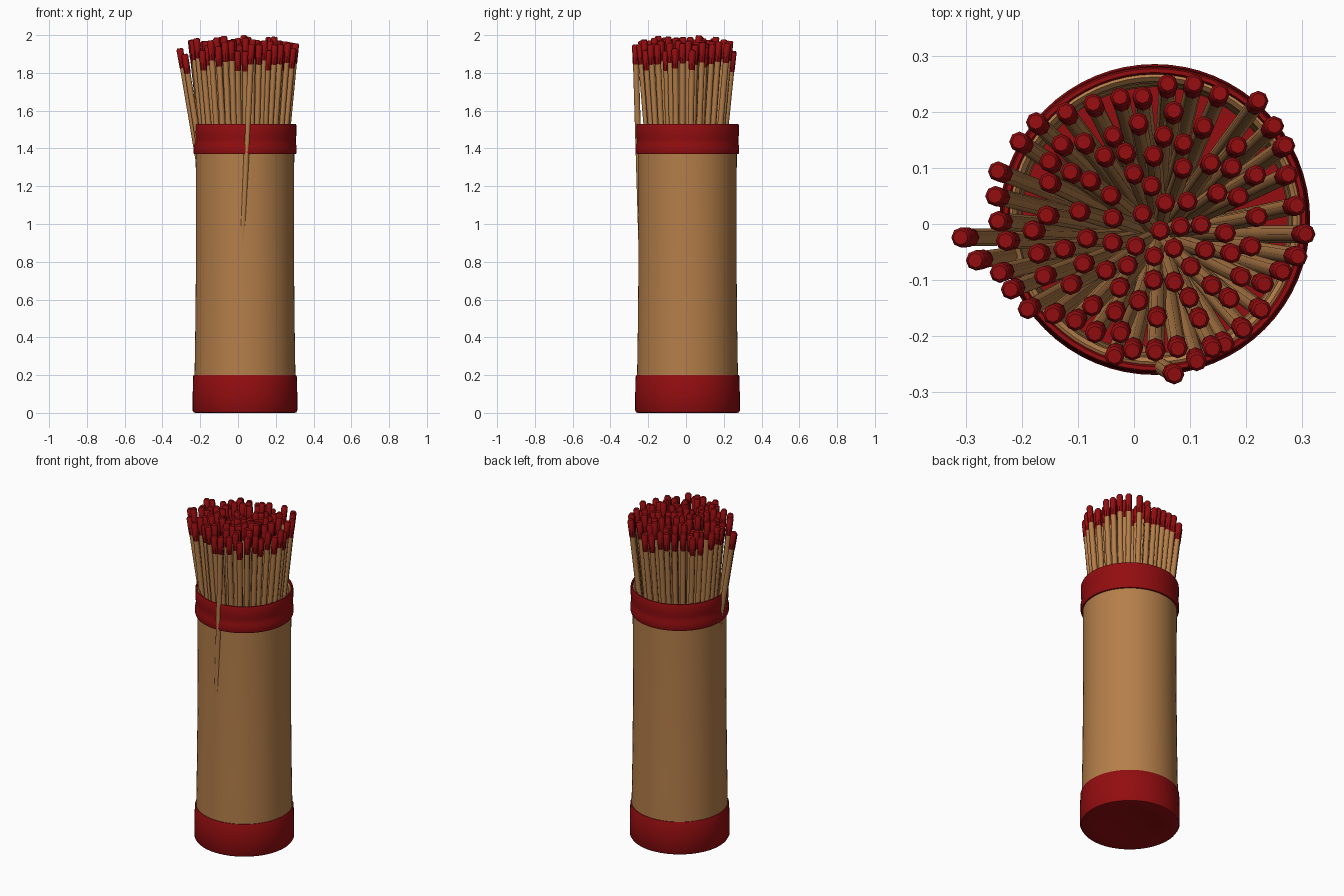
import bpy, bmesh, math, random
from mathutils import Vector

if "Cube" in bpy.data.objects:
    bpy.data.objects.remove(bpy.data.objects["Cube"])

random.seed(4)
CX, CY = 0.037, 0.008   # cup axis


def material(name, rgb):
    m = bpy.data.materials.new(name)
    m.diffuse_color = (*rgb, 1)
    m.use_nodes = True
    m.node_tree.nodes["Principled BSDF"].inputs["Base Color"].default_value = m.diffuse_color
    return m


TAN = material("tan_wood", (0.46, 0.21, 0.068))
RED = material("deep_red", (0.29, 0.004, 0.005))


def finish(bm, name, mat, angle=35):
    bmesh.ops.recalc_face_normals(bm, faces=bm.faces)
    me = bpy.data.meshes.new(name)
    bm.to_mesh(me)
    bm.free()
    me.materials.append(mat)
    ob = bpy.data.objects.new(name, me)
    bpy.context.collection.objects.link(ob)
    bpy.ops.object.select_all(action='DESELECT')
    ob.select_set(True)
    bpy.context.view_layer.objects.active = ob
    bpy.ops.object.shade_smooth_by_angle(angle=math.radians(angle))
    return ob


def add_rings(bm, stations, sides, cap=False, closed=False):
    """Skin circles given as (centre, axis, radius)."""
    rings = []
    for c, axis, r in stations:
        q = Vector((0, 0, 1)).rotation_difference(axis)
        rings.append([bm.verts.new(c + q @ Vector((r * math.cos(a), r * math.sin(a), 0)))
                      for a in (2 * math.pi * i / sides for i in range(sides))])
    pairs = list(zip(rings, rings[1:]))
    if closed:
        pairs.append((rings[-1], rings[0]))
    for a, b in pairs:
        for i in range(sides):
            j = (i + 1) % sides
            bm.faces.new((a[i], a[j], b[j], b[i]))
    if cap:
        bm.faces.new(rings[0][::-1])
        bm.faces.new(rings[-1])


def lathe(name, profile, mat, cap=False, closed=False):
    bm = bmesh.new()
    up = Vector((0, 0, 1))
    add_rings(bm, [(Vector((CX, CY, z)), up, r) for r, z in profile], 64, cap, closed)
    return finish(bm, name, mat)


# Slightly waisted tube with thick wall
lathe("cup_body", [(0.267, 0.02), (0.267, 0.20), (0.263, 0.45), (0.259, 0.85),
                   (0.260, 1.15), (0.261, 1.37), (0.263, 1.50), (0.261, 1.519),
                   (0.254, 1.523), (0.246, 1.515), (0.243, 1.49), (0.238, 1.2),
                   (0.236, 0.8), (0.240, 0.02)], TAN, closed=True)

# Red base cap with shallow recess underneath and red floor inside
lathe("base_cap", [(0.14, 0.012), (0.18, 0.003), (0.262, 0.0), (0.272, 0.003), (0.277, 0.012),
                   (0.277, 0.10), (0.274, 0.194), (0.271, 0.2), (0.262, 0.2),
                   (0.262, 0.04)], RED, cap=True)

# Red collar with a small lower bead
lathe("rim_band", [(0.256, 1.37), (0.270, 1.37), (0.273, 1.378), (0.273, 1.412),
                   (0.269, 1.428), (0.269, 1.45), (0.272, 1.47), (0.272, 1.522),
                   (0.269, 1.53), (0.262, 1.53), (0.257, 1.515)], RED, closed=True)

# Stick tips: outer ring placed by hand, interior filled at random with even spacing
outer = [(-.309, -.024), (-.283, -.065), (-.243, .094), (-.248, .05), (-.243, .005),
         (-.229, -.03), (-.24, -.087), (-.22, -.117), (-.19, -.152), (-.145, -.162),
         (-.105, -.173), (-.07, -.195), (-.035, -.236), (-.003, -.226), (.038, -.228),
         (.078, -.222), (.112, -.245), (.14, -.222), (.162, -.215), (.195, -.188),
         (.227, -.153), (.232, -.107), (.265, -.085), (.292, -.058), (.306, -.018),
         (.29, .033), (.275, .088), (.27, .14), (.25, .175), (.222, .22),
         (.153, .233), (.107, .25), (.06, .25), (.015, .228), (-.025, .226),
         (-.073, .215), (-.122, .2), (-.175, .182), (-.205, .147)]
tips = list(outer)
for _ in range(6000):
    if len(tips) >= len(outer) + 66:
        break
    a, r = random.uniform(0, 2 * math.pi), 0.215 * math.sqrt(random.random())
    p = (0.025 + r * math.cos(a), r * math.sin(a))
    if all(math.dist(p, q) > 0.037 for q in tips):
        tips.append(p)

sticks, heads = bmesh.new(), bmesh.new()


def add_stick(foot, top):
    d = (top - foot).normalized()
    at = lambda s: top - d * s
    add_rings(sticks, [(foot, d, 0.0155), (at(0.09), d, 0.0155)], 8, cap=True)
    add_rings(heads, [(at(0.108), d, 0.0150), (at(0.10), d, 0.0172), (at(0.008), d, 0.0182),
                      (at(0.0), d, 0.013)], 8, cap=True)


centre = Vector((0.045, -0.02))
for i, (x, y) in enumerate(tips):
    off = Vector((x, y)) - centre
    spread = 0.13 if off.length > 0.31 else 0.32
    foot = centre + off * spread
    z = random.uniform(1.91, 1.985) if i < len(outer) else random.uniform(1.93, 1.997)
    if i < 2:
        z = 1.93 - 0.03 * i
    if i == len(outer):
        z = 1.999
    add_stick(Vector((foot.x, foot.y, 0.1)), Vector((x, y, z)))

# One stick presses through the front wall
add_stick(Vector((-0.015, -0.213, 0.1)), Vector((0.072, -0.268, 1.95)))

finish(sticks, "sticks", TAN, 50)
finish(heads, "stick_tips", RED, 40)
